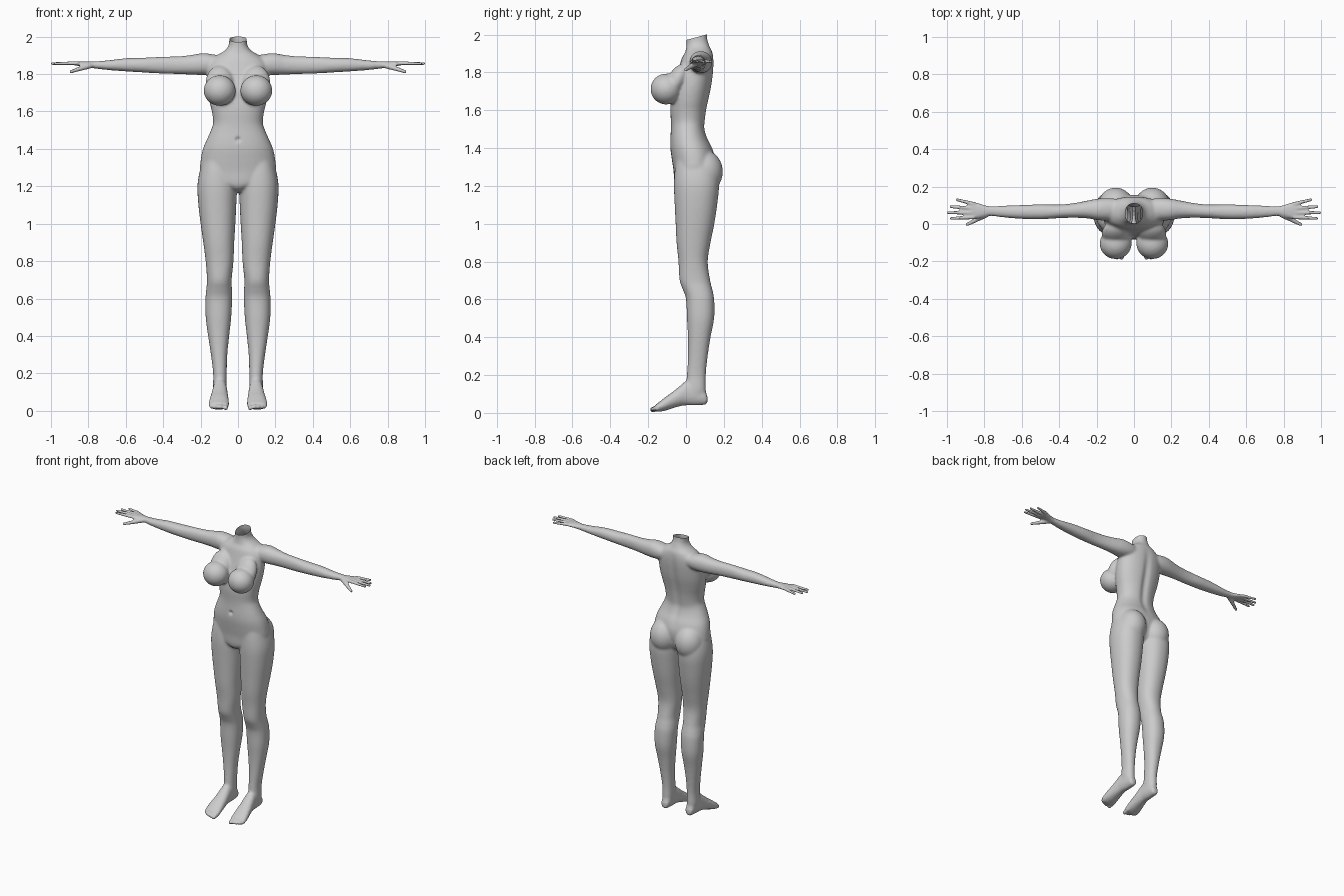
import bpy, bmesh, math
from mathutils import Vector

if "Cube" in bpy.data.objects:
    bpy.data.objects.remove(bpy.data.objects["Cube"])

bm = bmesh.new()


def spline(rows, steps=4):
    """Catmull-Rom interpolation between section rows."""
    out = []
    for i in range(len(rows) - 1):
        p = [rows[max(0, min(len(rows) - 1, i + k))] for k in (-1, 0, 1, 2)]
        for s in range(steps):
            t = s / steps
            out.append([0.5 * (2 * b + (c - a) * t + (2 * a - 5 * b + 4 * c - d) * t * t
                               + (3 * b - a - 3 * c + d) * t ** 3) for a, b, c, d in zip(*p)])
    return out + [rows[-1]]


def bridge(rings):
    """Closed tube through rings of points."""
    vs = [[bm.verts.new(p) for p in ring] for ring in rings]
    n = len(vs[0])
    faces = [bm.faces.new((r[k], r[(k + 1) % n], q[(k + 1) % n], q[k]))
             for r, q in zip(vs, vs[1:]) for k in range(n)]
    faces += [bm.faces.new(vs[0][::-1]), bm.faces.new(vs[-1])]


def loft(rows, axis, side=1, power=2.2, n=32):
    """Each row is position, min/max across, min/max up."""
    rings = []
    for t, a0, a1, b0, b1 in spline(rows):
        ring = []
        for k in range(n):
            c, s = math.cos(2 * math.pi * k / n), math.sin(2 * math.pi * k / n)
            a = (a0 + a1) / 2 + (a1 - a0) / 2 * math.copysign(abs(c) ** (2 / power), c)
            b = (b0 + b1) / 2 + (b1 - b0) / 2 * math.copysign(abs(s) ** (2 / power), s)
            x, y, z = {'x': (t, a, b), 'y': (a, t, b), 'z': (a, b, t)}[axis]
            ring.append((x * side, y, z))
        rings.append(ring)
    bridge(rings)


def ball(center, radii, tilt=0, n=32, m=16):
    rings = []
    ct, st = math.cos(tilt), math.sin(tilt)
    for i in range(m + 1):
        a = math.pi * (.02 + .96 * i / m)
        ring = []
        for k in range(n):
            t = 2 * math.pi * k / n
            x = radii[0] * math.sin(a) * math.cos(t)
            y = radii[1] * math.sin(a) * math.sin(t)
            z = -radii[2] * math.cos(a)
            ring.append((center[0] + x, center[1] + y * ct - z * st, center[2] + y * st + z * ct))
        rings.append(ring)
    bridge(rings)


def digit(a, b, r0, r1, n=12):
    """Tapered finger or toe with a rounded tip."""
    a, b = Vector(a), Vector(b)
    d = (b - a).normalized()
    u = d.cross(Vector((0, 0, 1))).normalized()
    w = u.cross(d)
    rows = [(a, r0), (b - d * r1, r1)]
    rows += [(b - d * r1 * (1 - math.sin(t)), r1 * math.cos(t)) for t in (.4, .8, 1.2, 1.5)]
    bridge([[c + (u * math.cos(2 * math.pi * k / n) + w * math.sin(2 * math.pi * k / n)) * r
             for k in range(n)] for c, r in rows])


# torso and neck: height, half width, front, back
torso = [(1.17, .03, -.02, .06), (1.19, .06, -.05, .10), (1.22, .15, -.062, .13),
         (1.28, .20, -.066, .15), (1.34, .20, -.075, .155), (1.40, .188, -.083, .14),
         (1.45, .167, -.083, .115), (1.50, .145, -.08, .10), (1.54, .133, -.08, .102),
         (1.60, .14, -.083, .11), (1.65, .152, -.08, .12), (1.72, .163, -.07, .135),
         (1.80, .165, -.045, .145), (1.85, .16, -.03, .147), (1.88, .14, -.02, .145),
         (1.905, .105, -.005, .14), (1.925, .072, 0, .13), (1.95, .052, .003, .12),
         (1.98, .047, .002, .112), (2.04, .05, -.005, .11)]
loft([(z, -w, w, f, b) for z, w, f, b in torso], 'z')

leg = [(1.36, .03, .18, -.05, .12), (1.28, .015, .205, -.06, .165), (1.2, .006, .217, -.064, .175),
       (1.1, .009, .212, -.06, .165), (1.0, .014, .2, -.055, .15), (.9, .02, .186, -.05, .13),
       (.8, .024, .173, -.04, .115), (.7, .034, .166, -.034, .128), (.65, .032, .17, -.016, .14),
       (.6, .031, .174, 0, .149), (.5, .036, .173, .005, .149), (.4, .047, .16, .01, .13),
       (.3, .057, .145, .01, .115), (.2, .06, .133, .005, .105), (.12, .06, .133, .0, .105),
       (.07, .07, .12, .02, .1)]
foot = [(.113, .08, .11, .055, .085), (.10, .068, .122, .044, .12), (.05, .06, .13, .04, .17),
        (.0, .058, .135, .04, .168), (-.03, .055, .14, .036, .145), (-.07, .052, .147, .025, .112),
        (-.11, .049, .154, .012, .083), (-.145, .049, .156, .006, .055), (-.16, .056, .145, .01, .045)]
arm = [(.06, .03, .13, 1.82, 1.89), (.13, .02, .138, 1.80, 1.905), (.19, .02, .136, 1.795, 1.912),
       (.25, .03, .125, 1.797, 1.902), (.32, .033, .112, 1.80, 1.895), (.4, .031, .104, 1.802, 1.893),
       (.5, .025, .105, 1.808, 1.888), (.6, .027, .102, 1.814, 1.885), (.7, .035, .098, 1.822, 1.873),
       (.77, .043, .096, 1.83, 1.868), (.80, .038, .10, 1.835, 1.868),
       (.84, .03, .114, 1.842, 1.868), (.875, .028, .117, 1.847, 1.867)]
fingers = [(.036, .03, .985), (.06, .06, 1.002), (.084, .093, .988), (.107, .132, .955)]
toes = [(.066, -.19, .013, .013), (.09, -.19, .018, .011), (.109, -.184, .018, .011),
        (.127, -.175, .018, .0105), (.143, -.163, .018, .01)]

for s in (1, -1):
    loft(leg, 'z', s)
    loft(foot, 'y', s)
    loft(arm, 'x', s)
    # bust, seat
    ball((s * .098, -.105, 1.712), (.086, .083, .082))
    ball((s * .098, -.05, 1.755), (.075, .05, .10), -.5)
    ball((s * .098, .095, 1.275), (.096, .1, .115))
    # fingers, thumb, toes
    for y0, y1, x1 in fingers:
        digit((s * .855, y0, 1.858), (s * x1, y1, 1.856), .011, .008)
    digit((s * .79, .05, 1.846), (s * .9, -.007, 1.811), .016, .009)
    for x, y, z, r in toes:
        digit((s * x, -.13, z + .014), (s * x, y, z), r + .002, r)

bmesh.ops.recalc_face_normals(bm, faces=bm.faces)
mesh = bpy.data.meshes.new("body")
bm.to_mesh(mesh)
bm.free()
body = bpy.data.objects.new("body", mesh)
bpy.context.collection.objects.link(body)


def bake():
    """Replace the mesh by its modified result."""
    deps = bpy.context.evaluated_depsgraph_get()
    deps.update()
    new = bpy.data.meshes.new_from_object(body.evaluated_get(deps))
    body.modifiers.clear()
    body.data = new


# fuse all parts into one skin
rem = body.modifiers.new("fuse", 'REMESH')
rem.mode = 'VOXEL'
rem.voxel_size = .0065
bake()

# soften the joins, only lightly on hands and toes
group = body.vertex_groups.new(name="broad")
group.add([v.index for v in body.data.vertices if abs(v.co.x) < .78 and v.co.z > .09], 1, 'REPLACE')
for name, count in (("broad", 16), ("", 1)):
    sm = body.modifiers.new("soften", 'SMOOTH')
    sm.factor = .5
    sm.iterations = count
    sm.vertex_group = name
bake()
body.vertex_groups.clear()

# spine groove and navel
skin = body.data
for v in skin.vertices:
    x, y, z = v.co
    if abs(x) < .1 and y > .05 and 1.36 < z < 1.9:
        v.co.y -= .012 * math.exp(-(x / .025) ** 2) * math.sin(math.pi * (z - 1.36) / .54)
    if abs(x) < .05 and y < 0 and 1.4 < z < 1.5:
        v.co.y += .012 * math.exp(-(x * x + (z - 1.45) ** 2) / .012 ** 2)

# open, slanted neck rim
bm = bmesh.new()
bm.from_mesh(skin)
top = [f for f in bm.faces if f.calc_center_median().z > 1.93]
geom = list({e for f in top for e in f.edges}) + list({v for f in top for v in f.verts}) + top
bmesh.ops.bisect_plane(bm, geom=geom, plane_co=(0, .108, 2.0), plane_no=(0, -.27, 1), clear_outer=True)
bm.to_mesh(skin)
bm.free()
skin.shade_smooth()

mat = bpy.data.materials.new("plain grey")
mat.diffuse_color = (.6, .6, .6, 1)
mat.use_nodes = True
mat.node_tree.nodes["Principled BSDF"].inputs["Base Color"].default_value = mat.diffuse_color
skin.materials.clear()
skin.materials.append(mat)
